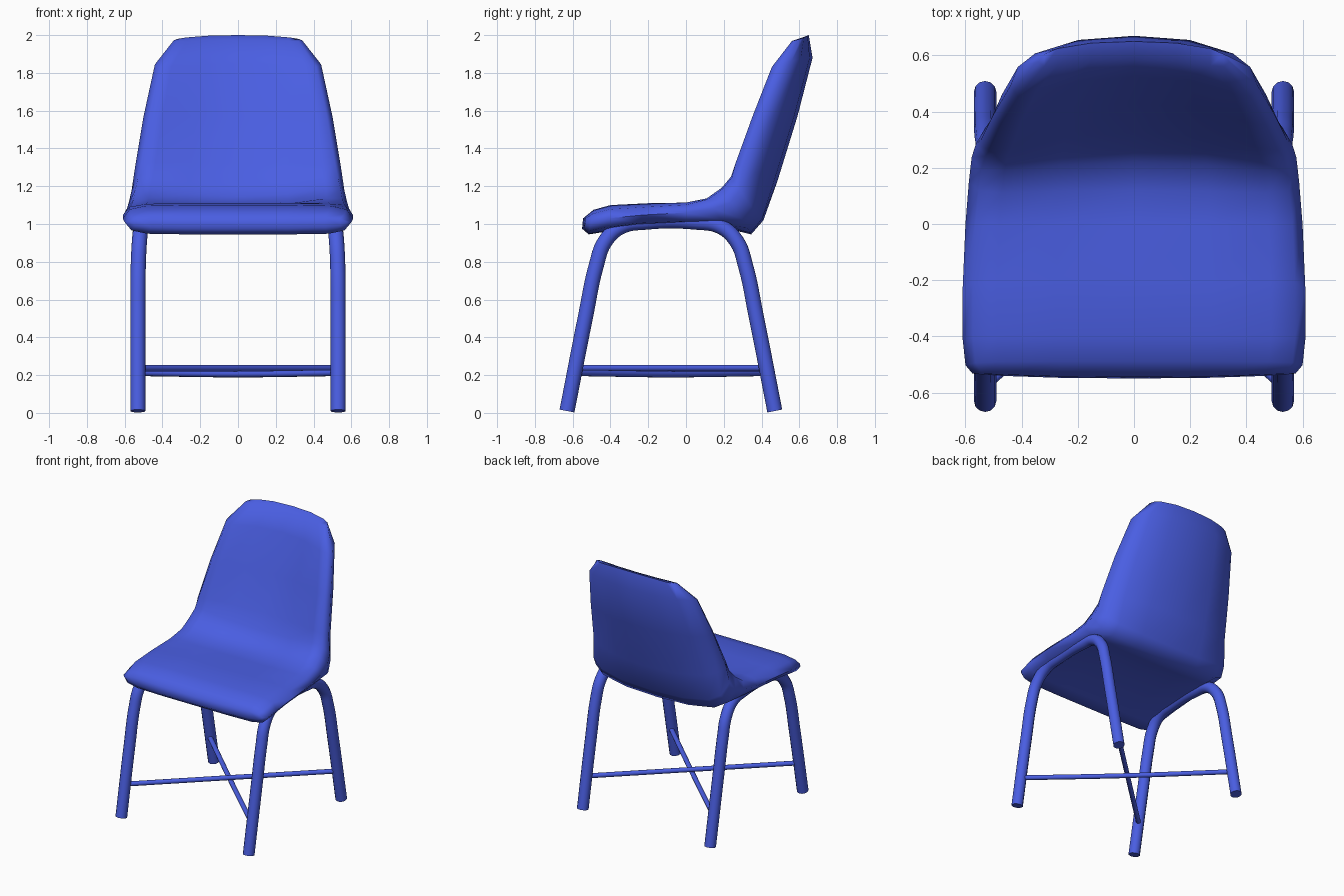
import bpy
import bmesh
import math

cube = bpy.data.objects.get("Cube")
if cube:
    bpy.data.objects.remove(cube)

BLUE = (0.068, 0.112, 0.76, 1.0)
blue = bpy.data.materials.new("royal_blue")
blue.use_nodes = True
blue.diffuse_color = BLUE
blue.node_tree.nodes["Principled BSDF"].inputs["Base Color"].default_value = BLUE


def activate(obj):
    bpy.ops.object.select_all(action="DESELECT")
    obj.select_set(True)
    bpy.context.view_layer.objects.active = obj


def finish(obj, angle):
    activate(obj)
    bpy.ops.object.shade_smooth_by_angle(angle=math.radians(angle))


def tube(name, points, radius):
    """Round tube with capped ends through the given points."""
    curve = bpy.data.curves.new(name, "CURVE")
    curve.dimensions = "3D"
    curve.bevel_depth = radius
    curve.bevel_resolution = 4
    curve.resolution_u = 6
    curve.use_fill_caps = True
    spline = curve.splines.new("BEZIER")
    spline.bezier_points.add(len(points) - 1)
    for bp, co in zip(spline.bezier_points, points):
        bp.co = co
        bp.handle_left_type = bp.handle_right_type = "AUTO"
    obj = bpy.data.objects.new(name, curve)
    bpy.context.collection.objects.link(obj)
    curve.materials.append(blue)
    activate(obj)
    bpy.ops.object.convert(target="MESH")
    finish(bpy.context.object, 50)


# Seat shell: sections from the front lip to the top of the back
# (upper y, z), (lower y, z), half width, upper and lower side offsets (y, z)
FLAT = (0, 0)
sections = [
    ((-.545, 1.03), (-.55, .975), .575, (.015, .01), (.015, .01)),
    ((-.49, 1.075), (-.515, .945), .60, FLAT, FLAT),
    ((-.40, 1.10), (-.42, .96), .61, FLAT, FLAT),
    ((-.20, 1.11), (-.26, .985), .61, FLAT, FLAT),
    ((.0, 1.105), (.0, .995), .60, (0, .02), FLAT),
    ((.12, 1.105), (.20, .98), .588, (-.02, .06), (0, .02)),
    ((.22, 1.145), (.345, .945), .578, (-.06, .09), (-.03, .05)),
    ((.27, 1.21), (.41, 1.02), .563, (-.06, .08), (-.05, .05)),
    ((.325, 1.32), (.485, 1.23), .545, (-.10, .02), (-.11, .03)),
    ((.43, 1.57), (.59, 1.57), .50, (-.12, 0), (-.12, 0)),
    ((.525, 1.85), (.67, 1.88), .44, (-.11, -.03), (-.10, -.01)),
    ((.585, 1.975), (.65, 2.0), .34, (-.04, -.01), (-.04, -.02)),
]
columns = [-.94, -.8, -.45, 0, .45, .8, .94]


def ring(upper, lower, width, upper_side, lower_side):
    def point(u, sign):
        bend = abs(u) ** 2.4
        thick = sign * math.sqrt(1 - abs(u) ** 10)
        top = [c + s * bend for c, s in zip(upper, upper_side)]
        base = [c + s * bend for c, s in zip(lower, lower_side)]
        return (u * width, *((t + b) / 2 + (t - b) / 2 * thick
                             for t, b in zip(top, base)))

    return ([point(-1, 1)] + [point(u, 1) for u in columns]
            + [point(1, 1)] + [point(u, -1) for u in reversed(columns)])


bm = bmesh.new()
rings = [[bm.verts.new(p) for p in ring(*s)] for s in sections]
count = len(rings[0])
for a, b in zip(rings, rings[1:]):
    for i in range(count):
        j = (i + 1) % count
        bm.faces.new((a[i], a[j], b[j], b[i]))
# Close both ends with strips between the upper and lower edges
for r in (rings[0], rings[-1]):
    for i in range(count // 2):
        quad = [r[i], r[i + 1], r[-i - 1], r[-i]]
        bm.faces.new(list(dict.fromkeys(quad)))
bmesh.ops.recalc_face_normals(bm, faces=bm.faces)
mesh = bpy.data.meshes.new("seat_shell")
bm.to_mesh(mesh)
bm.free()
mesh.materials.append(blue)
seat = bpy.data.objects.new("seat_shell", mesh)
bpy.context.collection.objects.link(seat)
finish(seat, 80)

# Arched leg frames, each a front and a back leg in one tube
CENTRE_Y = -.08
half_arch = [(.55, .01, .53), (.45, .52, .53), (.395, .78, .528),
             (.35, .905, .522), (.265, .985, .514), (.13, 1.01, .51)]
for name, sx in (("left_leg_frame", 1), ("right_leg_frame", -1)):
    front = [(sx * x, CENTRE_Y - d, z) for d, z, x in half_arch]
    back = [(sx * x, CENTRE_Y + d, z) for d, z, x in reversed(half_arch)]
    tube(name, front + back, .04)

# Crossed stretchers between opposite legs
for name, sx, end_z, mid_z in (("upper_stretcher", 1, .237, .237),
                               ("lower_stretcher", -1, .212, .205)):
    tube(name, [(-sx * .53, CENTRE_Y - .5, end_z), (0, CENTRE_Y, mid_z),
                (sx * .53, CENTRE_Y + .5, end_z)], .017)
